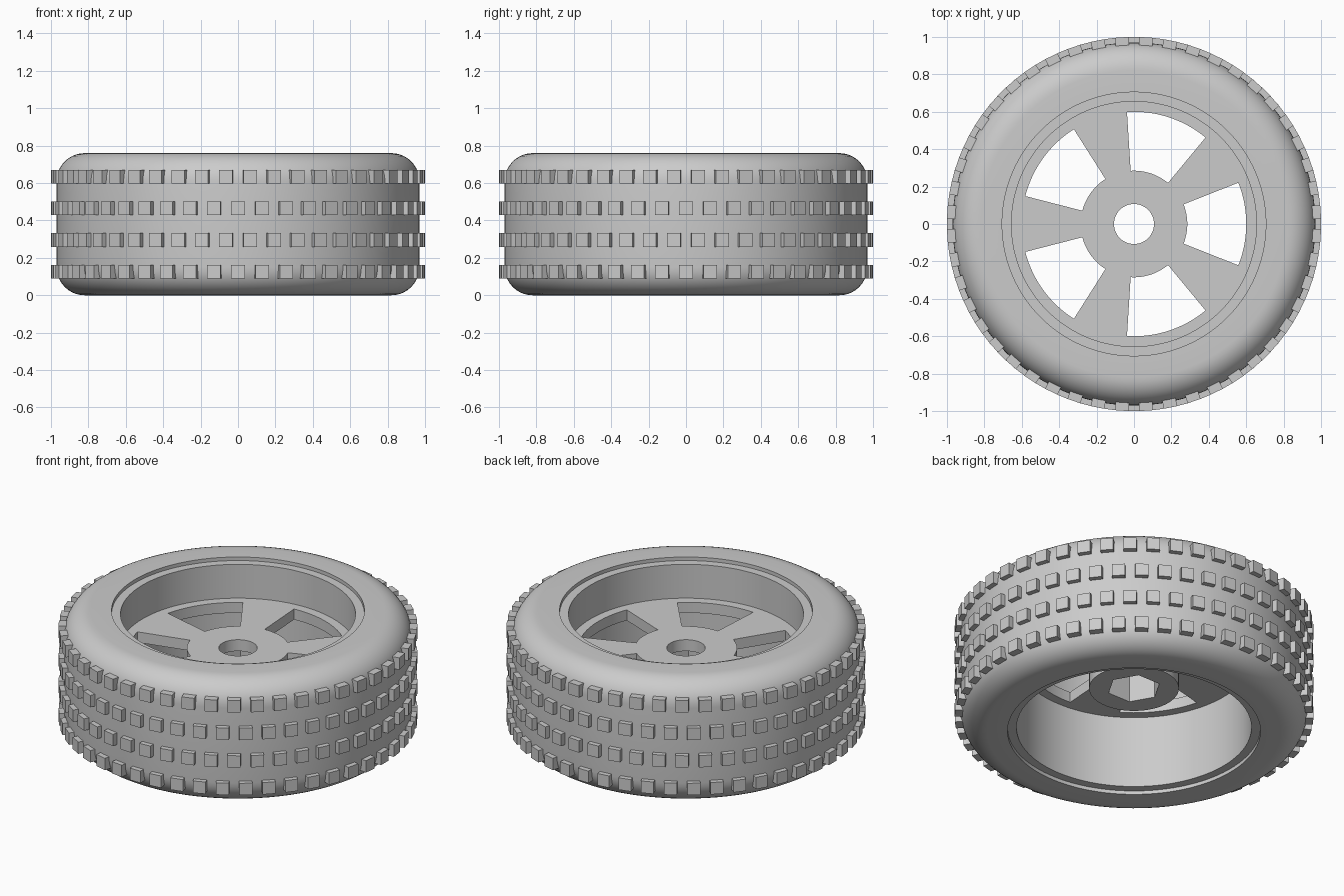
import bpy, bmesh
from math import sin, cos, pi, tau, radians
from mathutils import Matrix, Vector

if "Cube" in bpy.data.objects:
    bpy.data.objects.remove(bpy.data.objects["Cube"])

HEIGHT = 0.76
SEGMENTS = 150          # divisible by 5 spokes and 6 hex sides

grey = bpy.data.materials.new("plain_grey")
grey.use_nodes = True
COLOUR = (0.6, 0.6, 0.6, 1)
grey.diffuse_color = COLOUR
grey.node_tree.nodes["Principled BSDF"].inputs["Base Color"].default_value = COLOUR


def finish(name, bm, smooth=True):
    bmesh.ops.recalc_face_normals(bm, faces=bm.faces)
    mesh = bpy.data.meshes.new(name)
    bm.to_mesh(mesh)
    bm.free()
    mesh.materials.append(grey)
    obj = bpy.data.objects.new(name, mesh)
    bpy.context.collection.objects.link(obj)
    if smooth:
        bpy.ops.object.select_all(action="DESELECT")
        obj.select_set(True)
        bpy.context.view_layer.objects.active = obj
        bpy.ops.object.shade_smooth_by_angle(angle=radians(30))
    return obj


def hex_factor(a):
    return cos(pi / 6) / cos(a % (pi / 3) - pi / 6)


def lathe(name, profile):
    """Revolve a closed (radius, z, is_hex) profile about z."""
    bm = bmesh.new()
    rings = []
    for i in range(SEGMENTS):
        a = tau * i / SEGMENTS
        ring = []
        for r, z, is_hex in profile:
            k = r * (hex_factor(a) if is_hex else 1)
            ring.append(bm.verts.new((k * cos(a), k * sin(a), z)))
        rings.append(ring)
    n = len(profile)
    for i in range(SEGMENTS):
        a, b = rings[i], rings[(i + 1) % SEGMENTS]
        for j in range(n):
            k = (j + 1) % n
            bm.faces.new((a[j], b[j], b[k], a[k]))
    return finish(name, bm)


# Tyre body: rounded shoulders, flat tread and side walls
BEAD, TREAD, ROUND = 0.705, 0.97, 0.15
shoulder = [(TREAD - ROUND + ROUND * sin(t), HEIGHT - ROUND + ROUND * cos(t), False)
            for t in (pi / 2 * i / 10 for i in range(11))]
upper = [(BEAD, HEIGHT, False)] + shoulder
lower = [(r, HEIGHT - z, False) for r, z, _ in reversed(upper)]
lathe("tyre", upper + lower)

# Rim barrel, slightly recessed from the tyre side walls
BARREL, LIP = 0.655, 0.022
lathe("rim_barrel", [(BARREL, LIP, False), (BEAD, LIP, False),
                     (BEAD, HEIGHT - LIP, False), (BARREL, HEIGHT - LIP, False)])

# Spoke disc with five wedge windows
DISC_TOP, DISC_BOTTOM = 0.53, 0.465
bm = bmesh.new()
radii = (0.107, 0.285, 0.6, BARREL)
grid = [[bm.verts.new((r * cos(tau * i / SEGMENTS), r * sin(tau * i / SEGMENTS), DISC_TOP))
         for r in radii] for i in range(SEGMENTS)]
per_spoke = SEGMENTS // 5
for i in range(SEGMENTS):
    a, b = grid[i], grid[(i + 1) % SEGMENTS]
    in_window = (i + 9) % per_spoke < 18
    for j in range(len(radii) - 1):
        if not (in_window and j == 1):
            bm.faces.new((a[j], a[j + 1], b[j + 1], b[j]))
solid = bmesh.ops.extrude_face_region(bm, geom=bm.faces[:], use_keep_orig=True)
for v in solid["geom"]:
    if isinstance(v, bmesh.types.BMVert):
        v.co.z = DISC_BOTTOM
finish("spoke_disc", bm)

# Hub behind the disc: round bore above a hexagonal socket
HUB_BOTTOM, SOCKET_TOP = 0.275, 0.46
lathe("hub", [(0.107, DISC_BOTTOM, False), (0.107, SOCKET_TOP, False),
              (0.15, SOCKET_TOP, True), (0.15, HUB_BOTTOM, True),
              (0.25, HUB_BOTTOM, False), (0.25, DISC_BOTTOM, False)])

# Tread blocks: four staggered rows
BLOCKS, SIZE, DEPTH = 48, 0.073, 0.07
for row in range(4):
    bm = bmesh.new()
    z = 0.126 + row * 0.1695
    for i in range(BLOCKS):
        a = tau * (i + 0.5 * (row % 2)) / BLOCKS
        place = (Matrix.Rotation(a, 4, "Z") @ Matrix.Translation((1 - DEPTH / 2, 0, z))
                 @ Matrix.Diagonal((DEPTH, SIZE, SIZE, 1)))
        bmesh.ops.create_cube(bm, size=1, matrix=place)
    finish(f"tread_row_{row + 1}", bm, smooth=False)
